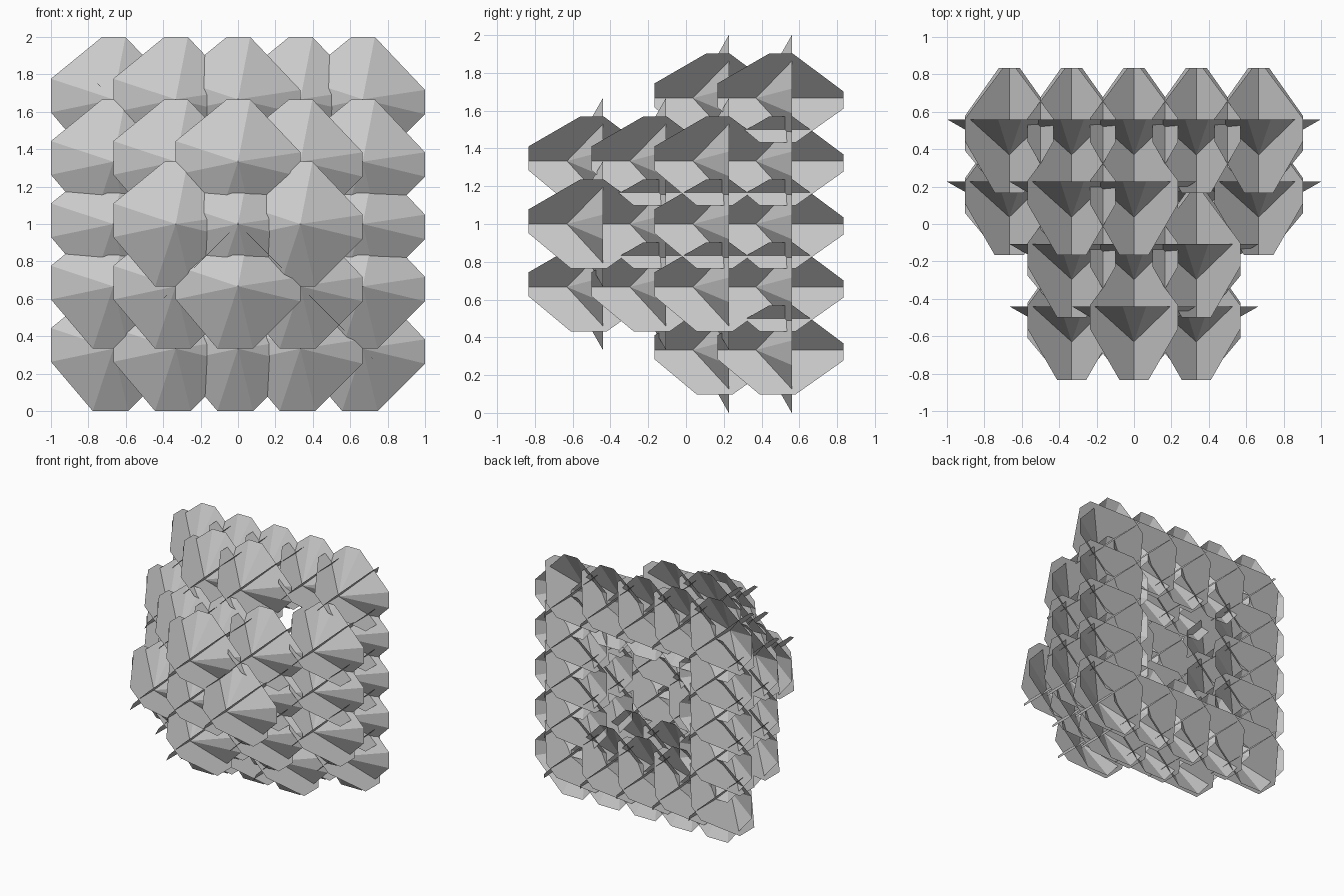
import bpy, bmesh
from mathutils import Vector

if "Cube" in bpy.data.objects:
    bpy.data.objects.remove(bpy.data.objects["Cube"])

S = 1 / 3   # cell spacing and card radius

# slightly uneven eight-sided leaf card outline
CARD = [(-.06, S), (-S, .11), (-S, -.07), (-.11, -S),
        (.08, -S), (S, -.08), (S, .05), (.065, S)]


def leaf_mesh():
    bm = bmesh.new()
    # two flat cards crossing along y, tilted 45 degrees each way
    k = 0.5 ** 0.5
    for side in (1, -1):
        bm.faces.new([bm.verts.new((side * v * k, u, v * k)) for u, v in CARD])
    # shallow open cone pointing to the front
    apex = bm.verts.new((0, -.13, 0))
    rim = [bm.verts.new((u, .06, v)) for u, v in CARD]
    for i in range(8):
        bm.faces.new((apex, rim[i], rim[(i + 1) % 8]))
    me = bpy.data.meshes.new("leaf_cluster")
    bm.to_mesh(me)
    bm.free()
    return me


# hollow half dome of cells: (column, layer from back, row)
cells = []
for i in range(-2, 3):
    for k in range(-2, 3):
        a, b = abs(i), abs(k)
        if max(a, b) == 2:
            cells.append((i, 0, k))                    # back ring
            if min(a, b) < 2 and (i, k) != (1, 2):
                cells.append((i, 1, k))                # ring without corners
        elif max(a, b) == 1:
            cells.append((i, 2, k))                    # smaller ring
        if a + b <= 1:
            cells.append((i, 3, k))                    # front cross

mesh = leaf_mesh()
for n, (i, j, k) in enumerate(cells):
    ob = bpy.data.objects.new(f"leaf_cluster_{n:02d}", mesh)
    ob.location = Vector((i * S, .5 - j * S, 1 + k * S))
    bpy.context.collection.objects.link(ob)
